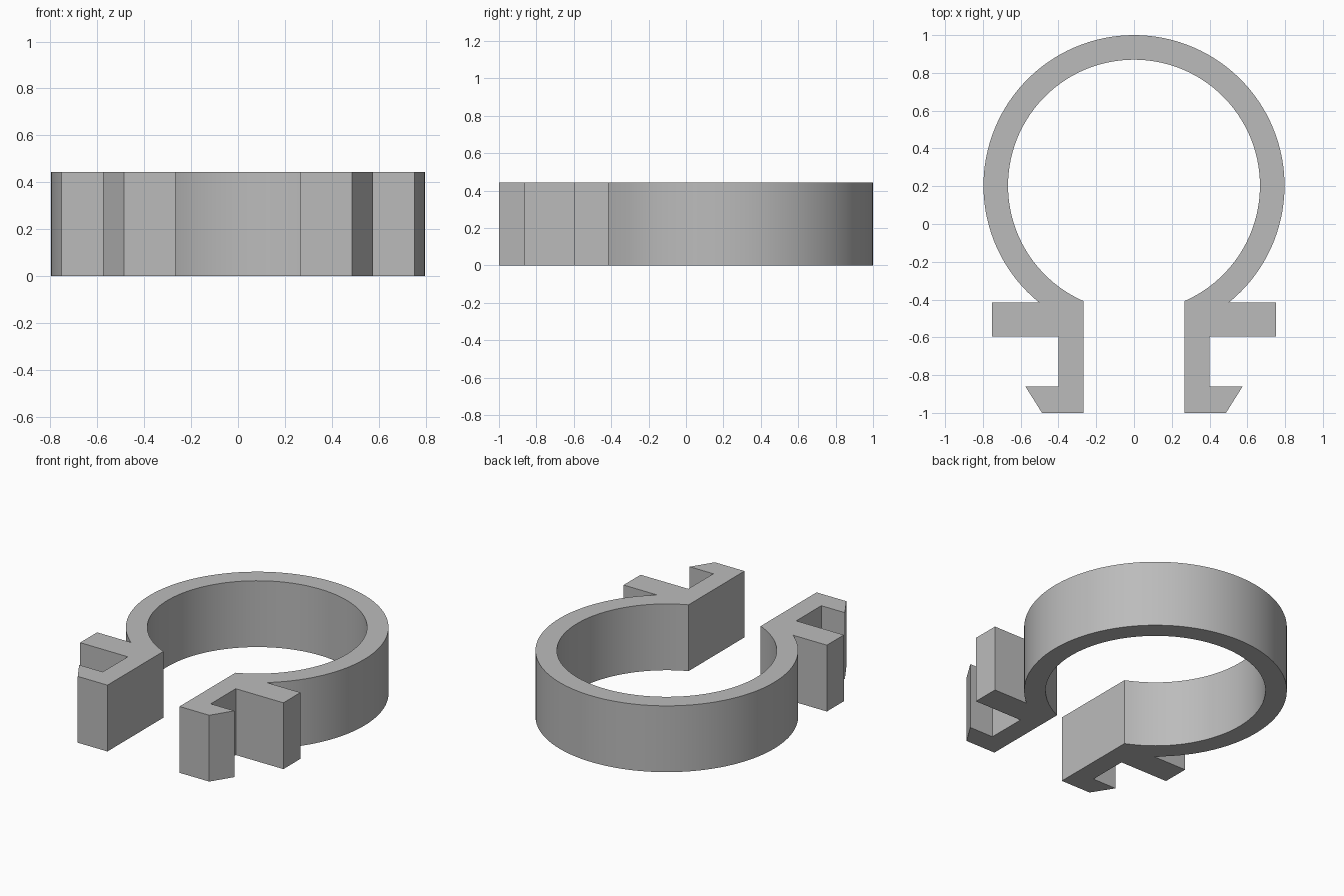
import bpy, bmesh
from math import acos, asin, sin, cos, pi

cube = bpy.data.objects.get("Cube")
if cube:
    bpy.data.objects.remove(cube, do_unlink=True)

HEIGHT = 0.444
CENTRE_Y = 0.203
OUTER, INNER = 0.797, 0.667
SLOT = 0.267        # half width of the opening
SHOULDER = -0.415   # back face of the stop tabs
STEPS = 48

grey = bpy.data.materials.new("plain grey")
grey.use_nodes = True
colour = (0.5, 0.5, 0.5, 1)
grey.diffuse_color = colour
grey.node_tree.nodes["Principled BSDF"].inputs["Base Color"].default_value = colour


def arc(radius, end):
    """Points on the ring, from the back (angle 0) clockwise to the end angle."""
    return [(radius * sin(end * i / STEPS), CENTRE_Y + radius * cos(end * i / STEPS))
            for i in range(STEPS + 1)]


# Left half outline: outer ring, stop tab, leg, barbed hook, inner ring
outer_arc = arc(OUTER, acos((SHOULDER - CENTRE_Y) / OUTER))
inner_arc = arc(INNER, pi - asin(SLOT / INNER))
leg = [(0.753, SHOULDER), (0.753, -0.595), (0.4, -0.595), (0.4, -0.86),
       (0.575, -0.86), (0.487, -1), (SLOT, -1)]
half = outer_arc + leg + inner_arc[::-1]

# Extrude the half profile, leaving the joint at x = 0 open for the mirror
bm = bmesh.new()
low = [bm.verts.new((x, y, 0)) for x, y in half]
high = [bm.verts.new((x, y, HEIGHT)) for x, y in half]
bm.faces.new(low)
bm.faces.new(high[::-1])
for i in range(len(half) - 1):
    bm.faces.new((low[i], high[i], high[i + 1], low[i + 1]))
bmesh.ops.recalc_face_normals(bm, faces=bm.faces)
mesh = bpy.data.meshes.new("snap_clip")
bm.to_mesh(mesh)
bm.free()
mesh.materials.append(grey)

clip = bpy.data.objects.new("snap_clip", mesh)
bpy.context.collection.objects.link(clip)

# Smooth ring walls with crisp corners
bpy.ops.object.select_all(action='DESELECT')
clip.select_set(True)
bpy.context.view_layer.objects.active = clip
bpy.ops.object.shade_smooth_by_angle(angle=pi / 6)

mirror = clip.modifiers.new("Mirror", 'MIRROR')
mirror.use_clip = True
mirror.merge_threshold = 0.001

# The open profile must face outwards: top cap up
if max(mesh.polygons, key=lambda p: p.center.z).normal.z < 0:
    mesh.flip_normals()
